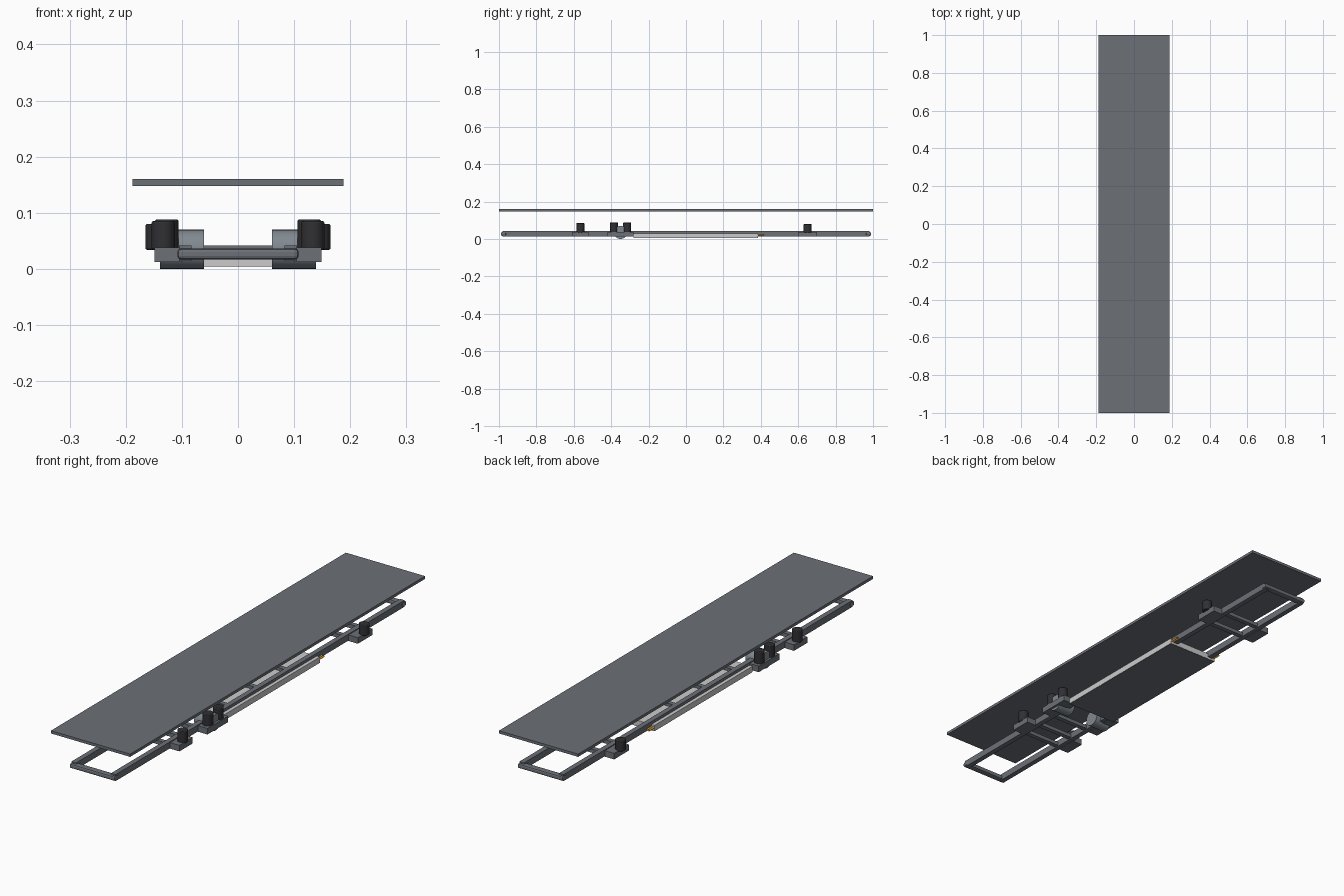
import bpy
from math import pi

if "Cube" in bpy.data.objects:
    bpy.data.objects.remove(bpy.data.objects["Cube"])


def mat(name, r, g, b):
    m = bpy.data.materials.new(name)
    m.diffuse_color = (r, g, b, 1)
    m.use_nodes = True
    m.node_tree.nodes["Principled BSDF"].inputs["Base Color"].default_value = m.diffuse_color
    return m


STEEL = mat("steel", 0.15, 0.165, 0.185)
DARK = mat("rubber", 0.03, 0.03, 0.035)
LIGHT = mat("aluminium", 0.6, 0.61, 0.61)
MOTOR = mat("motor_grey", 0.22, 0.25, 0.28)
ORANGE = mat("orange", 0.85, 0.4, 0.04)


def box(name, x, y, z, m, bevel=0):
    """Box from (min, max) pairs."""
    bpy.ops.mesh.primitive_cube_add(
        size=1, location=[(a + b) / 2 for a, b in (x, y, z)])
    o = bpy.context.object
    o.name = name
    o.scale = [b - a for a, b in (x, y, z)]
    bpy.ops.object.transform_apply(location=False, rotation=False, scale=True)
    o.data.materials.append(m)
    if bevel:
        mod = o.modifiers.new("bevel", 'BEVEL')
        mod.width, mod.segments = bevel, 2
    return o


def cyl(name, loc, r, length, m, axis='Z', bevel=0):
    rot = {'X': (0, pi / 2, 0), 'Y': (pi / 2, 0, 0), 'Z': (0, 0, 0)}[axis]
    bpy.ops.mesh.primitive_cylinder_add(
        vertices=32, radius=r, depth=length, location=loc, rotation=rot)
    o = bpy.context.object
    o.name = name
    o.data.materials.append(m)
    if bevel:
        mod = o.modifiers.new("bevel", 'BEVEL')
        mod.width, mod.segments, mod.limit_method = bevel, 2, 'ANGLE'
    bpy.ops.object.shade_smooth_by_angle()
    return o


def sides(s, a, b):
    return tuple(sorted((s * a, s * b)))


# flat deck floating over the chassis
box("deck", (-0.188, 0.188), (-1, 1), (0.148, 0.16), STEEL)

# ladder frame: two long rails, end members and cross members
for s in (-1, 1):
    box("side_rail", sides(s, 0.083, 0.105), (-0.98, 0.98), (0.014, 0.042), STEEL)
    box("end_member", (-0.108, 0.108), sides(s, 0.962, 0.99), (0.017, 0.036),
        STEEL, 0.006)
for y in (-0.605, -0.52, -0.42, 0.6, 0.7):
    box("cross_member", (-0.09, 0.09), (y - 0.01, y + 0.01), (0.018, 0.034), STEEL)
for y in (-0.2, 0.0, 0.2):
    box("tray_rib", (-0.09, 0.09), (y - 0.01, y + 0.01), (0.028, 0.042), STEEL)

# battery tray between and below the rails
box("battery_tray", (-0.12, 0.12), (-0.28, 0.385), (0.005, 0.03), LIGHT)
box("tray_floor", (-0.119, 0.119), (-0.279, 0.384), (0.004, 0.008), STEEL)

# suspension brackets, air springs and wheel motors, mirrored left and right
springs = [(-0.565, 0.133, 0.085), (-0.385, 0.127, 0.088),
           (-0.315, 0.127, 0.088), (0.65, 0.144, 0.08)]
for s in (-1, 1):
    for y0, y1 in ((-0.61, -0.52), (-0.42, -0.28), (0.6, 0.7)):
        box("bracket", sides(s, 0.1, 0.149), (y0, y1), (0.012, 0.038), STEEL)
    for y, x, top in springs:
        cyl("air_spring", (s * x, y, (top + 0.034) / 2), 0.021, top - 0.034,
            DARK, bevel=0.003)
    cyl("wheel_motor", (s * 0.1, -0.35, 0.0365), 0.035, 0.078, MOTOR, 'X')
    # orange power connectors at the back of the tray
    for x in (0.106, 0.115):
        cyl("power_connector", (s * x, 0.4, 0.019), 0.004, 0.035, ORANGE, 'Y')

# the lowest points are the motor housings: seat the model on the ground
lowest = 0.0015
for o in bpy.context.scene.objects:
    if o.name.startswith("wheel_motor"):
        o.location.z -= lowest
